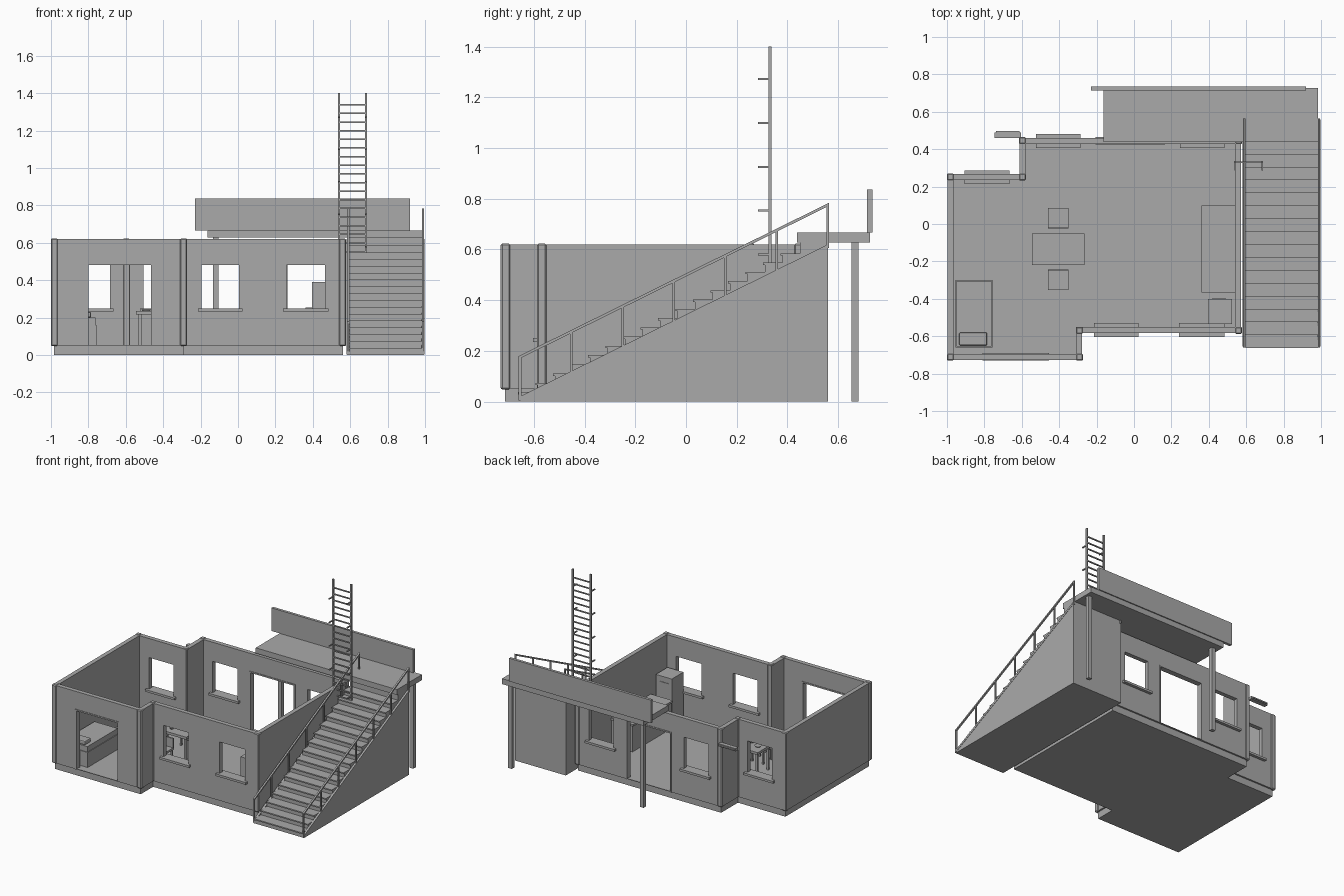
import bpy, bmesh, math
from mathutils import Vector, Matrix

cube = bpy.data.objects.get("Cube")
if cube:
    bpy.data.objects.remove(cube, do_unlink=True)

grey = bpy.data.materials.new("plain grey")
grey.use_nodes = True
grey.diffuse_color = (0.4, 0.4, 0.4, 1)
grey.node_tree.nodes["Principled BSDF"].inputs["Base Color"].default_value = (0.4, 0.4, 0.4, 1)


def finish(bm, name):
    bmesh.ops.recalc_face_normals(bm, faces=bm.faces)
    mesh = bpy.data.meshes.new(name)
    bm.to_mesh(mesh)
    bm.free()
    mesh.materials.append(grey)
    ob = bpy.data.objects.new(name, mesh)
    bpy.context.collection.objects.link(ob)
    return ob


def add_box(bm, x, y, z):
    """Box from three (low, high) ranges."""
    size = [r[1] - r[0] for r in (x, y, z)]
    mid = [(r[0] + r[1]) / 2 for r in (x, y, z)]
    m = Matrix.Translation(mid) @ Matrix.Diagonal((*size, 1))
    bmesh.ops.create_cube(bm, size=1, matrix=m)


def boxes(name, *items):
    bm = bmesh.new()
    for it in items:
        add_box(bm, *it)
    return finish(bm, name)


def around(c, h):
    return (c - h, c + h)


def prism(name, points, vec):
    """Extrude a closed polygon along a vector."""
    bm = bmesh.new()
    face = bm.faces.new([bm.verts.new(p) for p in points])
    ext = bmesh.ops.extrude_face_region(bm, geom=[face])
    moved = [v for v in ext["geom"] if isinstance(v, bmesh.types.BMVert)]
    bmesh.ops.translate(bm, verts=moved, vec=vec)
    return finish(bm, name)


# House outline along the wall centres, counter-clockwise
plan = [(-.98, -.71), (-.293, -.71), (-.293, -.567), (.557, -.567),
        (.557, .444), (-.595, .444), (-.595, .25), (-.98, .25)]
FLOOR, TOP = 0.05, 0.62


def offset(d):
    out = []
    for i, p in enumerate(plan):
        p, a, b = Vector(p), Vector(plan[i - 1]), Vector(plan[(i + 1) % len(plan)])
        e, f = (p - a).normalized(), (b - p).normalized()
        out.append(p + d * Vector((e.y + f.y, -e.x - f.x)))
    return out


prism("floor_slab", [(p.x, p.y, 0) for p in offset(0.004)], (0, 0, FLOOR))

# Walls as a ring
bm = bmesh.new()
rings = [[bm.verts.new((p.x, p.y, z)) for p in offset(d)]
         for d, z in ((.016, FLOOR), (.016, TOP), (-.016, TOP), (-.016, FLOOR))]
for k in range(4):
    a, b = rings[k], rings[(k + 1) % 4]
    for i in range(len(plan)):
        j = (i + 1) % len(plan)
        bm.faces.new((a[i], a[j], b[j], b[i]))
walls = finish(bm, "walls")

# Openings: x range, wall y
windows = [((-.195, .005), -.567), ((.26, .465), -.567), ((.265, .465), .444),
           ((-.505, -.305), .444), ((-.885, -.685), .25)]
doors = [((-.80, -.465), -.71), ((-.195, .155), .444)]
SILL, HEAD = 0.25, 0.48
cutter = boxes("opening_cutter",
               *[(x, around(y, .06), (SILL, HEAD)) for x, y in windows],
               *[(x, around(y, .06), (FLOOR + .004, HEAD)) for x, y in doors])
cutter.hide_render = True
mod = walls.modifiers.new("openings", "BOOLEAN")
mod.operation, mod.solver, mod.object = "DIFFERENCE", "EXACT", cutter
bpy.context.view_layer.objects.active = walls
bpy.ops.object.modifier_apply(modifier=mod.name)
bpy.data.objects.remove(cutter, do_unlink=True)

# Sills and door frames
boxes("window_sills", *[((x[0] - .02, x[1] + .02), around(y, .037), (SILL - .016, SILL))
                        for x, y in windows])
frames = []
for x, y in doors:
    d = around(y, .02)
    frames += [((x[0] - .01, x[0]), d, (FLOOR, HEAD)), ((x[1], x[1] + .01), d, (FLOOR, HEAD)),
               ((x[0] - .01, x[1] + .01), d, (HEAD, HEAD + .01))]
boxes("door_frames", *frames)

# Corner posts
posts = boxes("corner_posts", *[(around(p.x, .019), around(p.y, .019), (FLOOR - .002, TOP + .003))
                                for p in offset(.002)])
bev = posts.modifiers.new("bevel", "BEVEL")
bev.width, bev.segments = .006, 1

# Small canopy by the back wall
boxes("small_canopy", ((-.745, -.605), (.46, .49), (.505, .525)),
      ((-.738, -.612), (.46, .498), (.511, .52)))

# Rear terrace with parapet and columns
boxes("terrace_slab", ((-.163, .983), (.438, .727), (.627, .667)))
boxes("terrace_parapet", ((-.23, .92), (.715, .735), (.667, .836)))
boxes("terrace_columns", *[(around(x, .015), around(.667, .014), (0, .63)) for x in (-.118, .95)])

# Stairs: solid body with stepped top
Y0, Y1, STEPS, RUN, RISE = -.655, .56, 16, .069, .0365
X0, X1 = .583, .995
profile = [(Y0, 0)]
for i in range(STEPS):
    profile += [(Y0 + i * RUN, (i + 1) * RISE), (Y0 + (i + 1) * RUN, (i + 1) * RISE)]
profile += [(Y0 + STEPS * RUN, .627), (Y1, .627), (Y1, 0)]
prism("stair_body", [(X0 + .012, y, z) for y, z in profile], (X1 - X0 - .024, 0, 0))
boxes("stair_treads", *[((X0 + .012, X1 - .012),
                         (Y0 + i * RUN - .008, Y0 + (i + 1) * RUN),
                         ((i + 1) * RISE - .008, (i + 1) * RISE + .001)) for i in range(STEPS)])


def slope(y):
    return .02 + (y - Y0) * .6 / (Y1 - Y0)


for side, x in (("right", X0), ("left", X1 - .012)):
    prism(side + "_stair_cheek", [(x, Y0, 0), (x, Y1, 0), (x, Y1, slope(Y1) - .018),
                                  (x, Y0, .002)], (.012, 0, 0))
    prism(side + "_stringer", [(x - .002, y, slope(y) + d) for y, d in
                               ((Y0, -.018), (Y1, -.018), (Y1, 0), (Y0, 0))], (.016, 0, 0))
    # Railing
    prism(side + "_handrail", [(x, y, slope(y) + d) for y, d in
                               ((Y0 - .005, .15), (Y1 + .005, .15), (Y1 + .005, .162),
                                (Y0 - .005, .162))], (.012, 0, 0))
    ys = [Y0 + (Y1 - Y0) * i / 6 for i in range(7)]
    boxes(side + "_rail_posts", *[((x + .001, x + .011), around(y, .005),
                                   (slope(y) - .015, slope(y) + .155)) for y in ys])

# Ladder
LX = (.54, .685)
boxes("ladder_rails", *[(around(x, .006), around(.331, .006), (.525, 1.40)) for x in LX])
boxes("ladder_rungs", *[(LX, around(.331, .004), around(1.338 - i * .0462, .004))
                        for i in range(18)])
boxes("ladder_brackets", *[(around(x, .004), (.285, .331), around(1.272 - i * .173, .004))
                           for x in LX for i in range(5)])

# Bed
boxes("bed_frame", ((-.955, -.757), (-.66, -.30), (FLOOR, .16)))
boxes("mattress", ((-.95, -.762), (-.655, -.305), (.16, .2)))
pillow = boxes("pillow", ((-.935, -.785), (-.65, -.58), (.2, .23)))
bev = pillow.modifiers.new("bevel", "BEVEL")
bev.width, bev.segments = .008, 2

# Table with dishes
TX, TY = (-.545, -.265), (-.22, -.052)
boxes("dining_table", (TX, TY, (.217, .235)),
      *[(around(x, .008), around(y, .008), (FLOOR, .217))
        for x in (TX[0] + .02, TX[1] - .02) for y in (TY[0] + .02, TY[1] - .02)])
bm = bmesh.new()
for x, y, r in ((-.49, -.135, .026), (-.318, -.135, .026), (-.422, -.163, .016)):
    bmesh.ops.create_cone(bm, cap_ends=True, segments=20, radius1=r * .7, radius2=r, depth=.008,
                          matrix=Matrix.Translation((x, y, .239)))
finish(bm, "dishes")

# Chairs on both sides of the table
for name, y, s in (("back_chair", .03, -1), ("front_chair", -.297, 1)):
    edge = y + s * .05
    boxes(name, (around(-.405, .055), around(y, .055), (.132, .147)),
          (around(-.405, .055), around(edge, .005), (.147, .215)),
          *[(around(-.405 + a, .006), around(y + b, .006), (FLOOR, .132))
            for a in (-.045, .045) for b in (-.045, .045)])

# Kitchen
boxes("kitchen_counter", ((.37, .541), (-.36, .09), (FLOOR, .24)))
boxes("counter_top", ((.362, .541), (-.365, .098), (.24, .255)))
boxes("fridge", ((.395, .525), (-.535, -.4), (FLOOR, .39)))
boxes("fridge_panel", ((.42, .49), (-.4, -.396), (.31, .35)))
